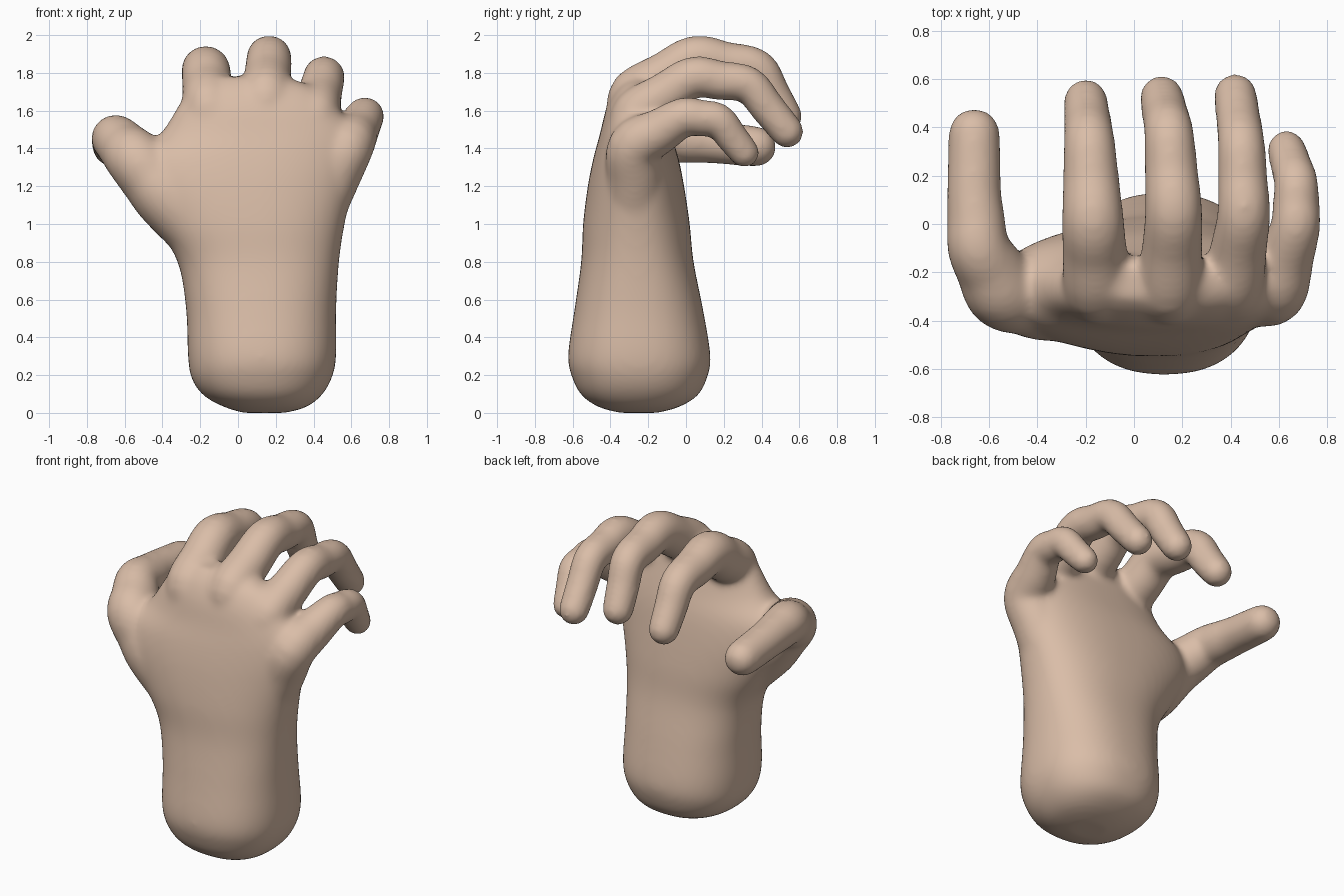
import bpy, bmesh, math
from mathutils import Vector

if "Cube" in bpy.data.objects:
    bpy.data.objects.remove(bpy.data.objects["Cube"])

SIDES = 28
bm = bmesh.new()


def catmull(pts, steps=6):
    """Smoothly interpolate rows of numbers."""
    out = []
    for i in range(len(pts) - 1):
        a, b = pts[max(i - 1, 0)], pts[i]
        c, d = pts[i + 1], pts[min(i + 2, len(pts) - 1)]
        for s in range(steps):
            t = s / steps
            out.append([0.5 * (2 * q + (r - p) * t + (2 * p - 5 * q + 4 * r - w) * t * t
                               + (3 * q - p - 3 * r + w) * t ** 3)
                        for p, q, r, w in zip(a, b, c, d)])
    return out + [list(pts[-1])]


def loft(rings):
    """Skin a list of point rings into a closed shell."""
    vs = [[bm.verts.new(p) for p in ring] for ring in rings]
    n = len(vs[0])
    for a, b in zip(vs, vs[1:]):
        for i in range(n):
            bm.faces.new((a[i], a[(i + 1) % n], b[(i + 1) % n], b[i]))
    bm.faces.new(vs[0][::-1])
    bm.faces.new(vs[-1])


def finger(nodes):
    """Tube through (x, y, z, radius) nodes: straight bones, soft bends, round ends."""
    bones = [nodes[0]]
    for a, b in zip(nodes, nodes[1:]):
        bones += [[(p + q) / 2 for p, q in zip(a, b)], b]
    rows = [(Vector(r[:3]), r[3]) for r in catmull(bones, 4)]
    stations = []
    for i, (p, r) in enumerate(rows):
        t = (rows[min(i + 1, len(rows) - 1)][0] - rows[max(i - 1, 0)][0]).normalized()
        caps = [(0, 1)]
        arc = [(math.sin(k * math.pi / 12), math.cos(k * math.pi / 12)) for k in range(6)]
        if i == 0:
            caps = [(-s, c) for s, c in arc[::-1]]
        elif i == len(rows) - 1:
            caps = arc + [(0.998, 0.06)]
        stations += [(p + t * r * s, r * c, t) for s, c in caps]
    side = Vector((1, 0, 0))
    rings = []
    for p, r, t in stations:
        side = (side - t * side.dot(t)).normalized()
        up = t.cross(side)
        rings.append([p + r * (side * math.cos(a) + up * math.sin(a))
                      for a in (2 * math.pi * k / SIDES for k in range(SIDES))])
    loft(rings)


# forearm and palm: z, x min, x max, y min, y max
sections = [
    (0.00, 0.03, 0.25, -0.35, -0.15), (0.03, -0.07, 0.36, -0.46, -0.04),
    (0.09, -0.18, 0.44, -0.55, 0.06), (0.18, -0.245, 0.495, -0.60, 0.11),
    (0.30, -0.265, 0.52, -0.625, 0.13), (0.55, -0.275, 0.52, -0.59, 0.09),
    (0.80, -0.32, 0.535, -0.555, 0.04), (1.00, -0.44, 0.565, -0.545, 0.02),
    (1.20, -0.56, 0.61, -0.52, -0.01), (1.35, -0.56, 0.64, -0.49, -0.04),
    (1.48, -0.41, 0.62, -0.455, -0.08), (1.62, -0.32, 0.52, -0.42, -0.12),
    (1.72, -0.25, 0.41, -0.37, -0.14), (1.78, -0.13, 0.25, -0.31, -0.17)]
rings = []
for z, x0, x1, y0, y1 in catmull(sections, 4):
    ring = []
    for k in range(48):
        c, s = math.cos(k * math.pi / 24), math.sin(k * math.pi / 24)
        ring.append(((x0 + x1) / 2 + (x1 - x0) / 2 * math.copysign(abs(c) ** 0.86, c),
                     (y0 + y1) / 2 + (y1 - y0) / 2 * math.copysign(abs(s) ** 0.86, s), z))
    rings.append(ring)
loft(rings)

# thumb, index, middle, ring and little finger
finger([(-0.05, -0.28, 0.85, .2), (-0.37, -0.3, 1.15, .185), (-0.545, -0.28, 1.345, .158),
        (-0.645, -0.1, 1.45, .13), (-0.662, 0.12, 1.435, .114), (-0.662, 0.372, 1.41, .108)])
finger([(-0.12, -0.28, 1.4, .15), (-0.155, -0.26, 1.64, .14), (-0.17, 0.01, 1.815, .13),
        (-0.185, 0.34, 1.755, .107), (-0.2, 0.51, 1.52, .092)])
finger([(0.14, -0.28, 1.5, .15), (0.15, -0.27, 1.69, .135), (0.165, 0.05, 1.88, .12),
        (0.145, 0.375, 1.825, .104), (0.115, 0.525, 1.57, .092)])
finger([(0.36, -0.28, 1.4, .15), (0.41, -0.26, 1.59, .128), (0.455, 0.04, 1.778, .111),
        (0.445, 0.33, 1.738, .099), (0.42, 0.535, 1.49, .09)])
finger([(0.42, -0.27, 1.1, .16), (0.58, -0.275, 1.41, .14), (0.67, -0.01, 1.568, .104),
        (0.672, 0.17, 1.55, .093), (0.632, 0.308, 1.378, .082)])

bmesh.ops.recalc_face_normals(bm, faces=bm.faces)
mesh = bpy.data.meshes.new("hand")
bm.to_mesh(mesh)
bm.free()
hand = bpy.data.objects.new("hand", mesh)
bpy.context.collection.objects.link(hand)

# fuse all shells into one skin and soften the joins
remesh = hand.modifiers.new("fuse", 'REMESH')
remesh.mode = 'VOXEL'
remesh.voxel_size = 0.016
remesh.use_smooth_shade = True
smooth = hand.modifiers.new("soften", 'SMOOTH')
smooth.factor = 0.5
smooth.iterations = 24

skin = bpy.data.materials.new("skin")
skin.diffuse_color = (0.70, 0.51, 0.39, 1)
skin.use_nodes = True
skin.node_tree.nodes["Principled BSDF"].inputs["Base Color"].default_value = skin.diffuse_color
mesh.materials.append(skin)
